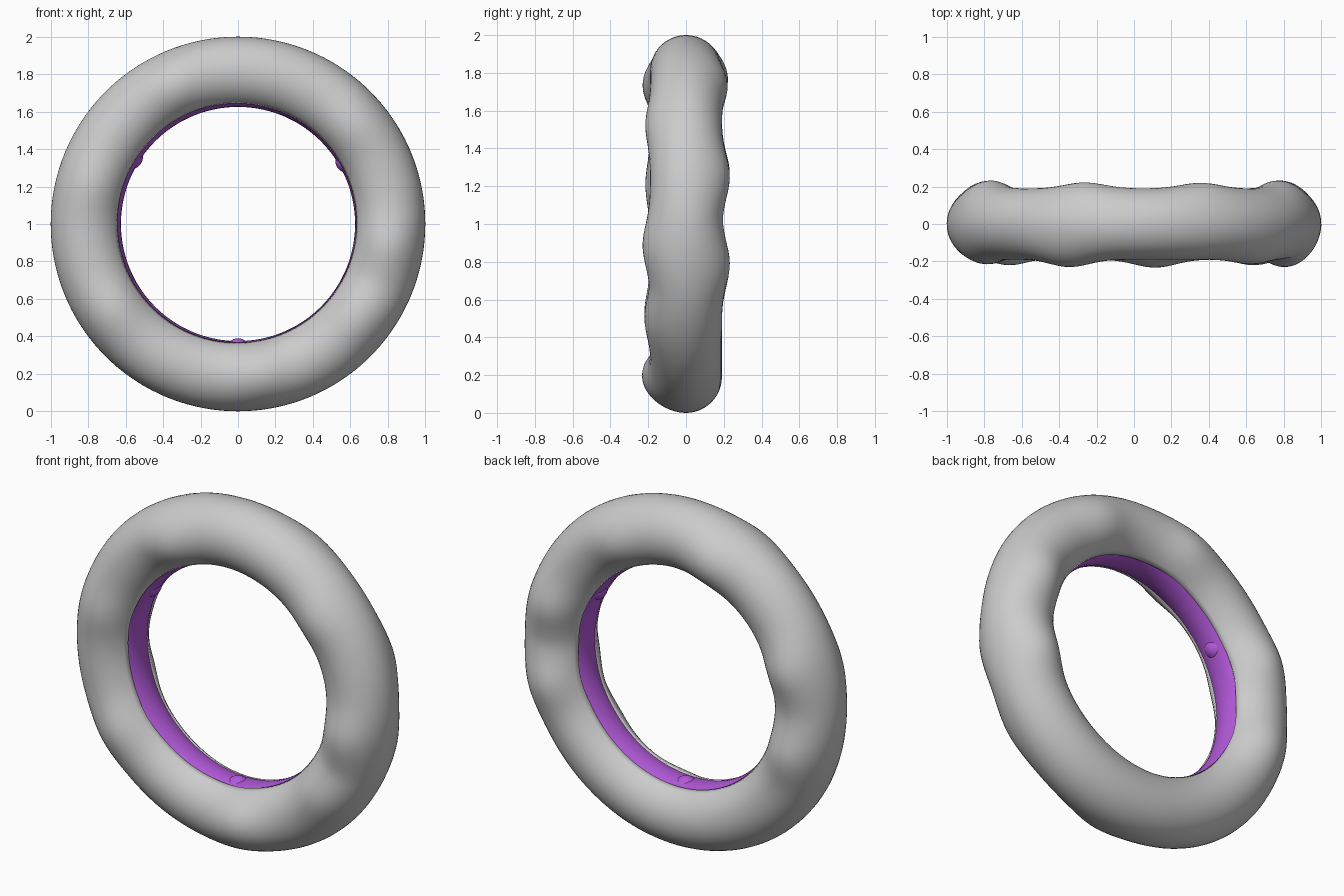
import bpy, bmesh
from math import sin, cos, pi, radians, exp

if "Cube" in bpy.data.objects:
    bpy.data.objects.remove(bpy.data.objects["Cube"])

R, r = 0.81, 0.19          # ring radius, section radius
SEG, SIDES = 144, 40

# angles round the ring (degrees) of the soft bulges, with heights
FRONT = [(115, .04), (165, .025), (215, .03), (278, .043), (322, .03), (352, .04), (40, .025)]
BACK = [(18, .042), (64, .03), (109, .032), (161, .042), (196, .04), (345, .042)]


def bulge(t, spots):
    total = 0
    for a, h in spots:
        d = (t - radians(a) + pi) % (2 * pi) - pi
        total = max(total, h * exp(-(d / 0.19) ** 2))
    return total


def finish(bm, name, mat=None):
    bmesh.ops.recalc_face_normals(bm, faces=bm.faces)
    me = bpy.data.meshes.new(name)
    bm.to_mesh(me)
    bm.free()
    ob = bpy.data.objects.new(name, me)
    bpy.context.collection.objects.link(ob)
    for p in me.polygons:
        p.use_smooth = True
    if mat:
        me.materials.append(mat)
    return ob


def ring_point(t, rad, y):
    return (rad * cos(t), y, 1 + rad * sin(t))


def sweep(name, section, closed, mat=None):
    """Sweep section(t) -> list of (radius, y) round the ring."""
    bm = bmesh.new()
    rows = []
    for i in range(SEG):
        t = 2 * pi * i / SEG
        rows.append([bm.verts.new(ring_point(t, a, y)) for a, y in section(t)])
    n = len(rows[0])
    for i in range(SEG):
        p, q = rows[i], rows[(i + 1) % SEG]
        for j in range(n if closed else n - 1):
            k = (j + 1) % n
            bm.faces.new((p[j], q[j], q[k], p[k]))
    return finish(bm, name, mat)


def cover_section(t):
    # C-shaped section, open towards the hub, ends tucked in as a lip
    gf = radians(25 + 6 * cos(t - radians(135)))
    gb = radians(25)
    f, b = bulge(t, FRONT), bulge(t, BACK)
    pts = []
    for j in range(SIDES + 1):
        a = -pi + gf + (2 * pi - gf - gb) * j / SIDES
        s = sin(a)
        w = s * abs(s) ** 1.5 / abs(s) if abs(s) > 1e-6 else 0
        pts.append((R + r * cos(a), r * s + (b if s > 0 else f) * w))
    first = (R + 0.175 * cos(-pi + gf), 0.175 * sin(-pi + gf))
    last = (R + 0.175 * cos(pi - gb), 0.175 * sin(pi - gb))
    return [first] + pts + [last]


def core_section(t):
    return [(R + 0.185 * cos(2 * pi * j / SIDES), 0.185 * sin(2 * pi * j / SIDES))
            for j in range(SIDES)]


purple = bpy.data.materials.new("purple")
purple.diffuse_color = (0.45, 0.1, 0.7, 1)
purple.use_nodes = True
purple.node_tree.nodes["Principled BSDF"].inputs["Base Color"].default_value = purple.diffuse_color

# grey outer cover and the purple core in its inner opening
sweep("outer_cover", cover_section, False)
sweep("inner_core", core_section, True, purple)

# three round knobs on the inner side of the core
for i, deg in enumerate((270, 30, 148)):
    bm = bmesh.new()
    bmesh.ops.create_uvsphere(bm, u_segments=32, v_segments=16, radius=0.065)
    bmesh.ops.translate(bm, verts=bm.verts, vec=ring_point(radians(deg), 0.675, 0))
    finish(bm, f"inner_knob_{i + 1}", purple)
